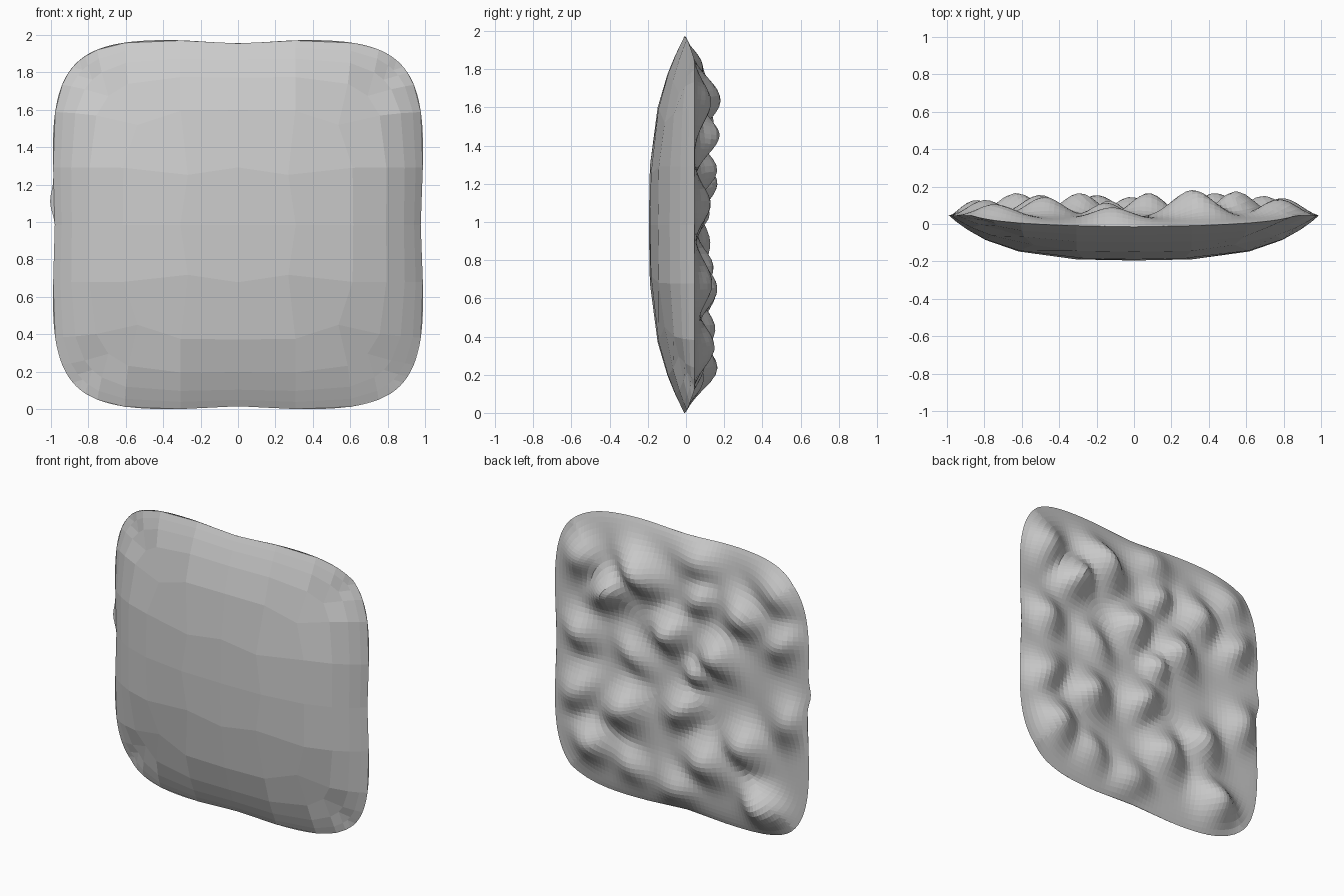
import bpy, bmesh, math

if "Cube" in bpy.data.objects:
    bpy.data.objects.remove(bpy.data.objects["Cube"])

N = 5.0            # squircle exponent of the outline
CZ = 0.985         # height of the centre


def outline_point(u, v):
    """Map the unit square to a rounded square, edges slightly pinched mid-side."""
    m = max(abs(u), abs(v))
    if m < 1e-9:
        return 0.0, CZ
    k = m / (abs(u) ** N + abs(v) ** N) ** (1 / N)
    a, b = u * k, v * k
    x = a * (0.995 - 0.018 * m ** 6 * math.exp(-(b / 0.3) ** 2))
    z = b * (0.99 - 0.02 * m ** 6 * math.exp(-(a / 0.25) ** 2))
    if a < 0:      # small bulge on the left edge
        x -= 0.025 * m ** 8 * math.exp(-((b - 0.12) / 0.08) ** 2)
    return x, CZ + z


def rim_y(u, v):
    return 0.045 * abs(u) ** 3 - 0.015 * abs(v) ** 4 * (1 - abs(u))


def front_y(u, v):
    dome = (1 - abs(u) ** 3) * (1 - abs(v) ** 3)
    return -0.195 * dome + rim_y(u, v) * max(abs(u), abs(v)) ** 4


# Rock lumps on the back: x, z, height, radius
LUMPS = [
    (0.34, 1.63, 0.15, 0.15), (-0.14, 1.84, 0.08, 0.14), (0.05, 1.30, 0.13, 0.13),
    (0.56, 1.43, 0.14, 0.13), (-0.32, 1.17, 0.13, 0.14), (-0.76, 1.80, 0.09, 0.15),
    (-0.80, 1.44, 0.10, 0.13), (-0.84, 0.90, 0.11, 0.15), (0.0, 0.78, 0.11, 0.13),
    (0.42, 0.62, 0.13, 0.15), (-0.22, 0.42, 0.12, 0.15), (0.70, 0.35, 0.12, 0.15),
    (-0.61, 0.24, 0.15, 0.15), (0.08, 0.18, 0.08, 0.14), (0.80, 0.70, 0.11, 0.15),
    (0.82, 1.66, 0.11, 0.15), (0.78, 1.12, 0.10, 0.13), (-0.45, 1.52, 0.11, 0.14),
    (-0.52, 0.62, 0.12, 0.15), (-0.12, 1.55, 0.08, 0.11), (0.38, 1.02, 0.07, 0.12),
    (0.42, 0.22, 0.07, 0.13), (-0.13, 1.04, 0.09, 0.10),
]


def back_y(u, v):
    x, z = outline_point(u, v)
    m = max(abs(u), abs(v))
    # gentle warp turns the round lumps into uneven ridges
    xw = x + 0.03 * math.sin(9 * z)
    zw = z + 0.03 * math.sin(8 * x + 1)
    s = sum((h * math.exp(-((xw - a) ** 2 + (zw - b) ** 2) / r ** 2)) ** 2
            for a, b, h, r in LUMPS)
    fade = 1 - m ** 10
    return rim_y(u, v) * m ** 4 + (0.035 + math.sqrt(s)) * fade


def make_sheet(name, knots, depth, material, flip):
    bm = bmesh.new()
    grid = []
    for v in knots:
        row = []
        for u in knots:
            x, z = outline_point(u, v)
            row.append(bm.verts.new((x, depth(u, v), z)))
        grid.append(row)
    n = len(knots) - 1
    for j in range(n):
        for i in range(n):
            f = [grid[j][i], grid[j][i + 1], grid[j + 1][i + 1], grid[j + 1][i]]
            bm.faces.new(f[::-1] if flip else f)
    # stand on the ground
    low = min(p.co.z for p in bm.verts)
    bmesh.ops.translate(bm, verts=bm.verts, vec=(0, 0, -low))
    me = bpy.data.meshes.new(name)
    bm.to_mesh(me)
    bm.free()
    me.materials.append(material)
    ob = bpy.data.objects.new(name, me)
    bpy.context.collection.objects.link(ob)
    return ob


grey = bpy.data.materials.new("stone grey")
grey.diffuse_color = (0.6, 0.6, 0.6, 1)
grey.use_nodes = True
grey.node_tree.nodes["Principled BSDF"].inputs["Base Color"].default_value = grey.diffuse_color

# Smooth faceted front dome: coarse rings, tighter towards the rim
half = [0.31, 0.62, 0.8, 0.9, 0.96, 1.0]
coarse = [-k for k in reversed(half)] + [0.0] + half
make_sheet("front_dome", coarse, front_y, grey, False)

# Lumpy back: fine grid
fine = [-1 + 2 * i / 64 for i in range(65)]
make_sheet("lumpy_back", fine, back_y, grey, True)
